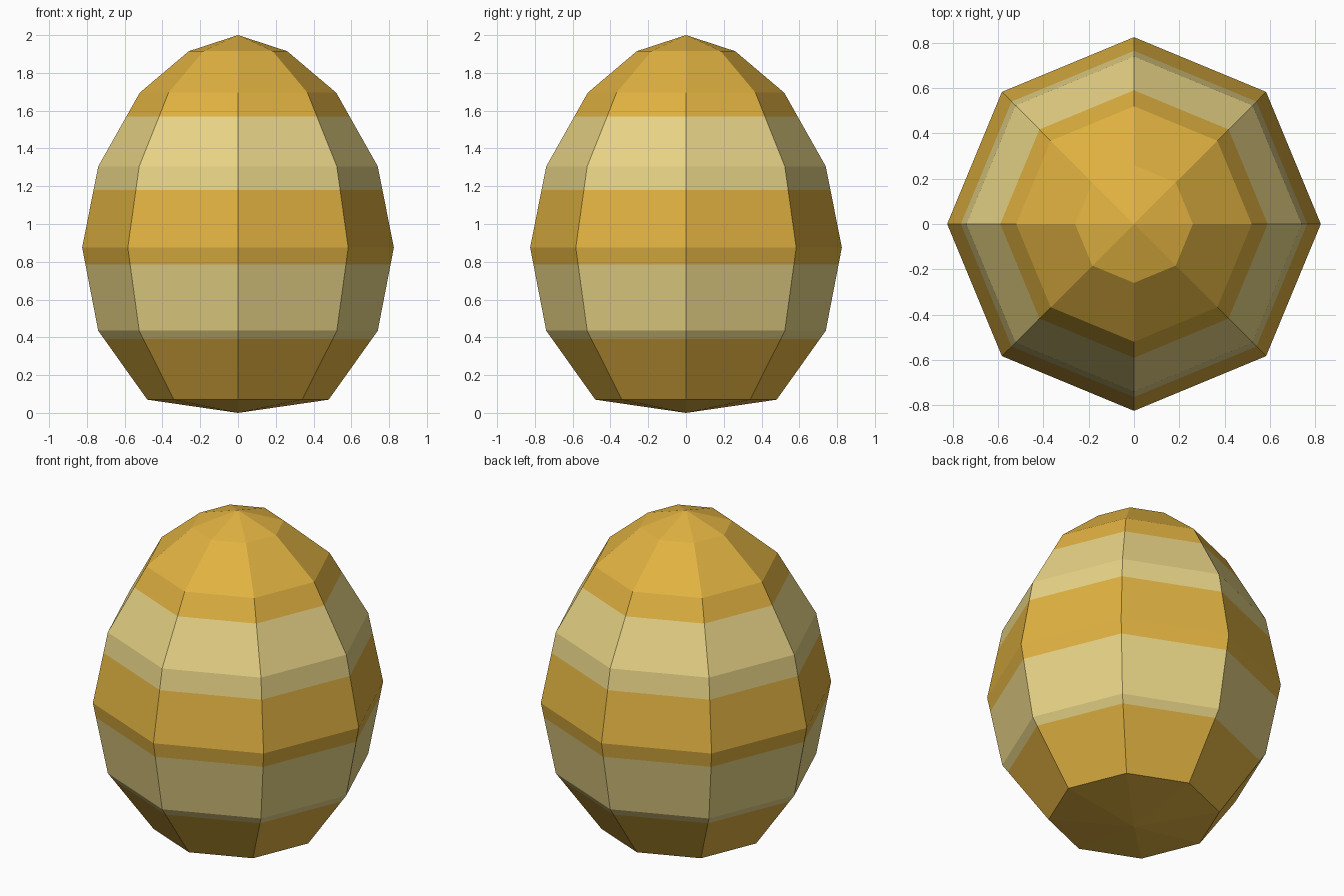
import bpy
import bmesh
from math import cos, sin, tau

default = bpy.data.objects.get("Cube")
if default:
    bpy.data.objects.remove(default, do_unlink=True)


def make_material(name, rgb):
    mat = bpy.data.materials.new(name)
    mat.use_nodes = True
    mat.diffuse_color = (*rgb, 1)
    shader = next(n for n in mat.node_tree.nodes if n.type == "BSDF_PRINCIPLED")
    shader.inputs["Base Color"].default_value = (*rgb, 1)
    return mat


SIDES = 8
# Egg outline as (radius, height), from the bottom tip to the top tip
PROFILE = [(0, 0), (0.48, 0.07), (0.74, 0.435), (0.825, 0.875),
           (0.74, 1.305), (0.52, 1.695), (0.26, 1.915), (0, 2)]
# Heights where the colour changes
BANDS = [0.39, 0.785, 1.18, 1.57]

# Spin the outline into a closed eight-sided shell
bm = bmesh.new()
bottom = bm.verts.new((0, 0, PROFILE[0][1]))
top = bm.verts.new((0, 0, PROFILE[-1][1]))
rings = [[bm.verts.new((r * cos(tau * i / SIDES), r * sin(tau * i / SIDES), z))
          for i in range(SIDES)] for r, z in PROFILE[1:-1]]
for i in range(SIDES):
    j = (i + 1) % SIDES
    bm.faces.new((bottom, rings[0][j], rings[0][i]))
    bm.faces.new((top, rings[-1][i], rings[-1][j]))
    for low, high in zip(rings, rings[1:]):
        bm.faces.new((low[i], low[j], high[j], high[i]))

# Cut the stripe borders, then colour alternate bands
for height in BANDS:
    bmesh.ops.bisect_plane(bm, geom=bm.verts[:] + bm.edges[:] + bm.faces[:],
                           plane_co=(0, 0, height), plane_no=(0, 0, 1))
for face in bm.faces:
    z = face.calc_center_median().z
    face.material_index = sum(z > height for height in BANDS) % 2
    face.smooth = False
bmesh.ops.recalc_face_normals(bm, faces=bm.faces)

mesh = bpy.data.meshes.new("striped_egg")
bm.to_mesh(mesh)
bm.free()
mesh.materials.append(make_material("gold", (0.753, 0.445, 0.053)))
mesh.materials.append(make_material("cream", (0.815, 0.665, 0.242)))
egg = bpy.data.objects.new("striped_egg", mesh)
bpy.context.collection.objects.link(egg)
